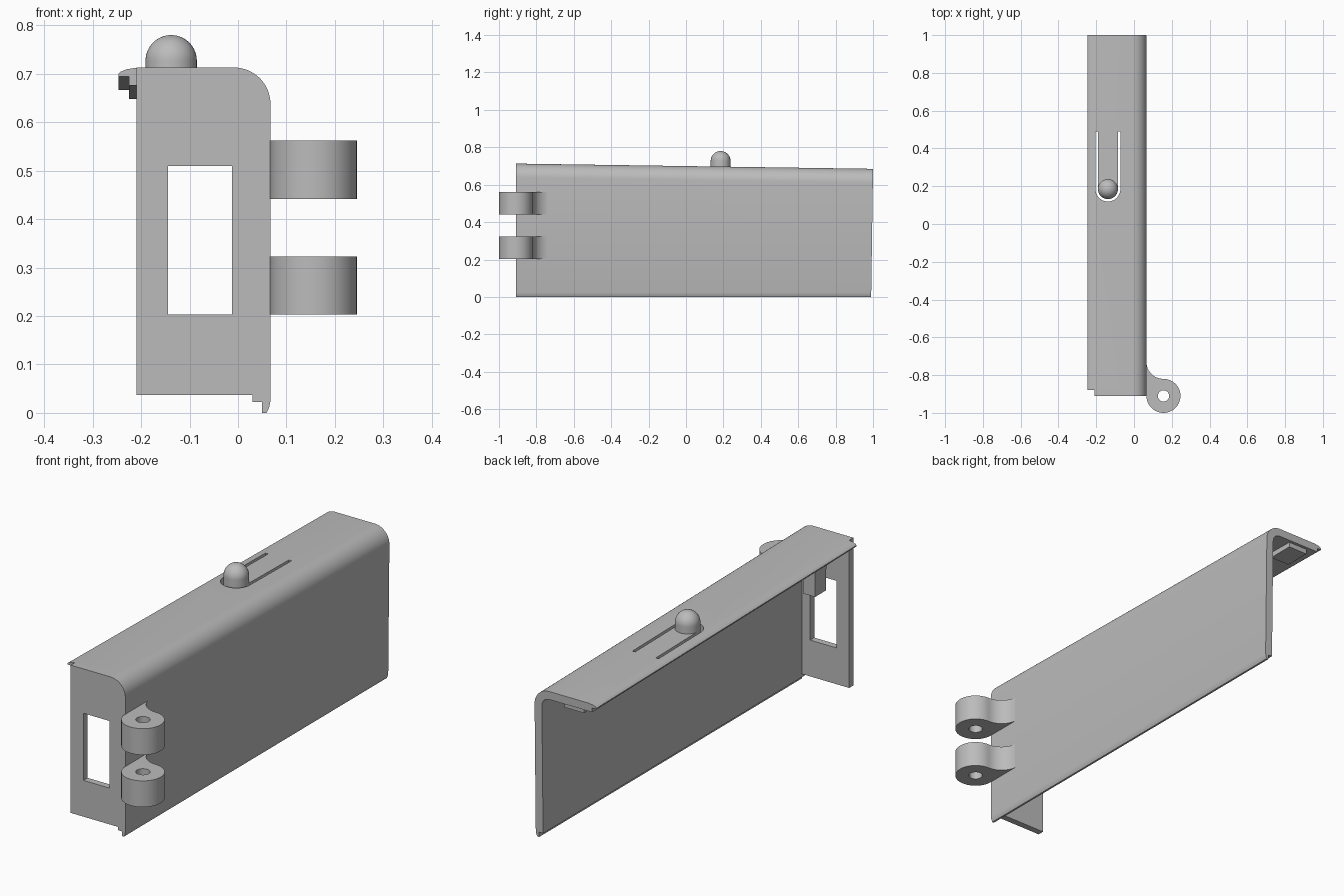
import bpy, bmesh
from math import sin, cos, radians
from mathutils import Vector

cube = bpy.data.objects.get("Cube")
if cube:
    bpy.data.objects.remove(cube, do_unlink=True)

grey = bpy.data.materials.new("plain grey")
grey.use_nodes = True
grey.diffuse_color = (0.5, 0.5, 0.5, 1)
grey.node_tree.nodes["Principled BSDF"].inputs["Base Color"].default_value = (0.5, 0.5, 0.5, 1)

SLOPE = 0.0147   # fall of the lid towards the back
FRONT, WALL, BACK = -0.91, -0.88, 1.0


def arc(cx, cy, r, a0, a1, n=16):
    return [(cx + r * cos(radians(a0 + (a1 - a0) * i / n)),
             cy + r * sin(radians(a0 + (a1 - a0) * i / n))) for i in range(n + 1)]


def prism(name, pts, lo, hi, axis="y"):
    """Extrude a 2D outline along one axis."""
    place = {"x": lambda a, b, h: (h, a, b),
             "y": lambda a, b, h: (a, h, b),
             "z": lambda a, b, h: (a, b, h)}[axis]
    bm = bmesh.new()
    base = bm.faces.new([bm.verts.new(place(a, b, lo)) for a, b in pts])
    new = bmesh.ops.extrude_face_region(bm, geom=[base])["geom"]
    shift = Vector(place(0, 0, hi - lo))
    bmesh.ops.translate(bm, verts=[g for g in new if isinstance(g, bmesh.types.BMVert)], vec=shift)
    bmesh.ops.recalc_face_normals(bm, faces=bm.faces)
    return finish(name, bm)


def finish(name, bm):
    mesh = bpy.data.meshes.new(name)
    bm.to_mesh(mesh)
    bm.free()
    obj = bpy.data.objects.new(name, mesh)
    bpy.context.collection.objects.link(obj)
    mesh.materials.append(grey)
    return obj


def rect(a0, a1, b0, b1):
    return [(a0, b0), (a1, b0), (a1, b1), (a0, b1)]


def select(obj):
    bpy.ops.object.select_all(action="DESELECT")
    obj.select_set(True)
    bpy.context.view_layer.objects.active = obj


def cut(obj, cutter):
    cutter.hide_render = True
    mod = obj.modifiers.new("cut", "BOOLEAN")
    mod.operation, mod.object, mod.solver = "DIFFERENCE", cutter, "EXACT"
    select(obj)
    bpy.ops.object.modifier_apply(modifier=mod.name)
    bpy.data.objects.remove(cutter, do_unlink=True)


def slope_top(obj):
    for v in obj.data.vertices:
        if v.co.z > 0.6:
            v.co.z -= SLOPE * (v.co.y - FRONT)
        if v.co.y > 0.99:
            v.co.y += SLOPE * (v.co.z - 0.685)


def smooth(obj):
    select(obj)
    bpy.ops.object.shade_smooth_by_angle(angle=radians(30))


# Shared outlines: stepped bottom edge and rounded top corner
foot = [(0.03, 0.022), (0.05, 0.022), (0.05, 0), (0.059, 0), (0.064, 0.01), (0.067, 0.024)]
corner = arc(-0.008, 0.638, 0.075, 0, 90)
inner_corner = arc(-0.008, 0.638, 0.038, 90, 0)

# Side panel and lid in one bent sheet, with a thin lip
lip = [(-0.21, 0.713), (-0.23, 0.710), (-0.242, 0.705), (-0.247, 0.700),
       (-0.247, 0.695), (-0.225, 0.695), (-0.225, 0.676)]
shell = prism("side_and_lid", foot + corner + lip + inner_corner, WALL, BACK)
slope_top(shell)

# U-shaped slot that frees a spring tongue in the lid
bx, by = -0.138, 0.185
slot = ([(bx - 0.066, 0.49)] + arc(bx, by, 0.066, 180, 360, 24) + [(bx + 0.066, 0.49),
        (bx + 0.052, 0.49)] + arc(bx, by, 0.052, 360, 180, 24) + [(bx - 0.052, 0.49)])
cut(shell, prism("slot_cutter", slot, 0.6, 0.8, "z"))
smooth(shell)

# Front wall with a rectangular window
wall = prism("front_wall", [(-0.21, 0.037), (0.03, 0.037)] + foot + corner + [(-0.21, 0.713)],
             FRONT, WALL)
slope_top(wall)
cut(wall, prism("window_cutter", rect(-0.145, -0.012, 0.203, 0.51), -1, -0.8))
smooth(wall)

# Domed button on the tongue
r = 0.053
profile = [(r, 0.68)] + arc(0, 0.727, r, 0, 90, 14)
bm = bmesh.new()
verts = [bm.verts.new((bx + x, by, z)) for x, z in profile]
edges = [bm.edges.new(pair) for pair in zip(verts, verts[1:])]
bmesh.ops.spin(bm, geom=verts + edges, cent=(bx, by, 0), axis=(0, 0, 1),
               angle=radians(360), steps=40)
bmesh.ops.remove_doubles(bm, verts=bm.verts, dist=0.0005)
bmesh.ops.holes_fill(bm, edges=bm.edges)
bmesh.ops.recalc_face_normals(bm, faces=bm.faces)
smooth(finish("button", bm))

# Two hinge knuckles with a curved web and a pin hole
hx, hy = 0.156, FRONT
outline = ([(0.045, -0.72), (0.045, hy)] + arc(hx, hy, 0.09, 180, 450, 40)
           + arc(hx, -0.73, 0.09, 270, 180, 20)[1:])
for name, z in (("lower_hinge", 0.203), ("upper_hinge", 0.442)):
    hinge = prism(name, outline, z, z + 0.12, "z")
    cut(hinge, prism("pin_cutter", arc(hx, hy, 0.03, 0, 345, 23), z - 0.1, z + 0.2, "z"))
    smooth(hinge)

# Catch block under the back of the lid
prism("back_catch", rect(-0.174, -0.075, 0.86, 0.985), 0.625, 0.655, "z")

# Hook under the front of the lid, with a curved root
hook = [(-0.77, 0.515), (-0.69, 0.515), (-0.69, 0.685)] + [(-0.85, 0.685)] + arc(-0.85, 0.6, 0.08, 90, 0, 10)
smooth(prism("front_hook", hook, -0.17, -0.11, "x"))
